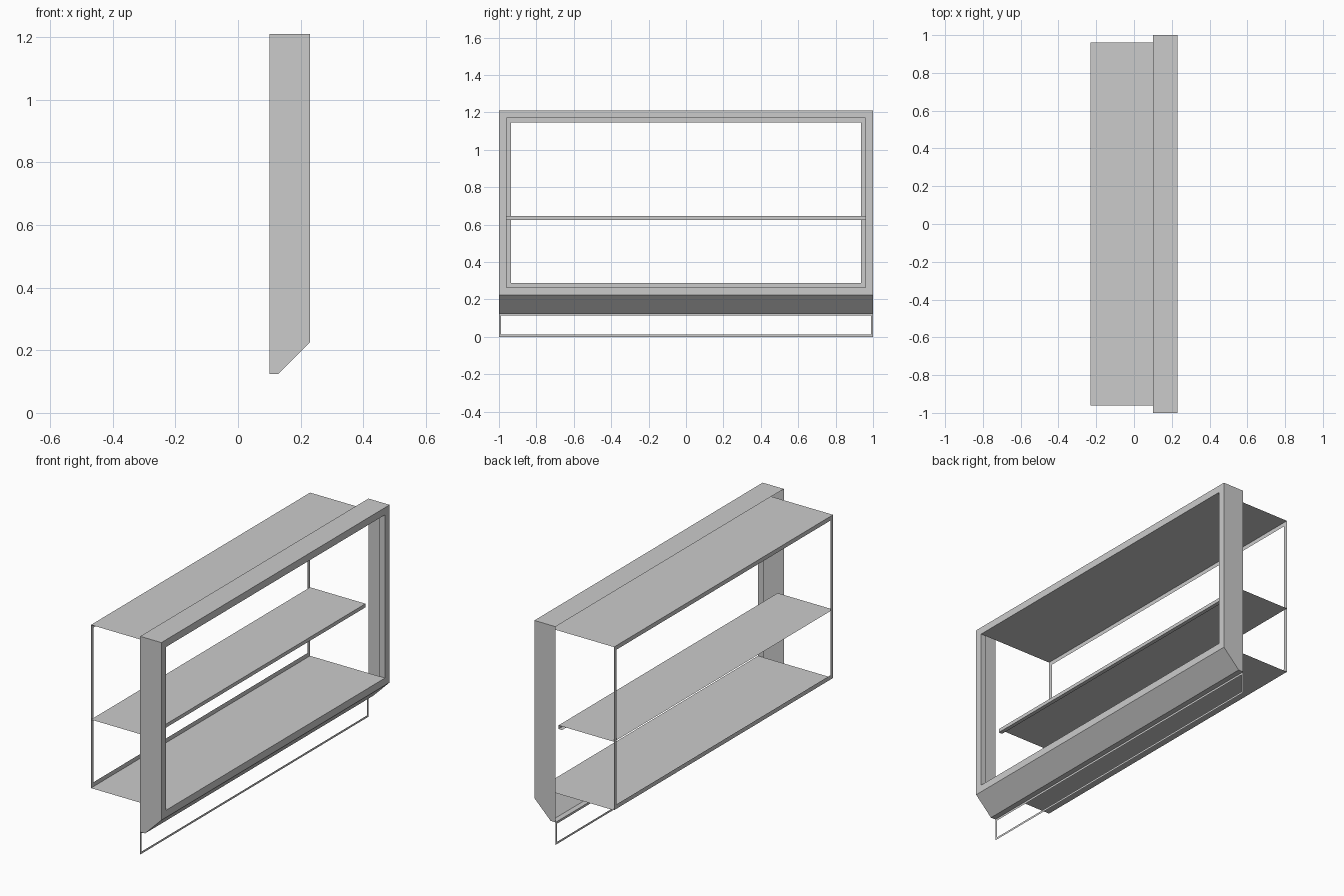
import bpy
from mathutils import Vector

cube = bpy.data.objects.get("Cube")
if cube:
    bpy.data.objects.remove(cube, do_unlink=True)

grey = bpy.data.materials.new("light_grey_metal")
grey.use_nodes = True
colour = (0.6, 0.6, 0.6, 1.0)
grey.diffuse_color = colour
grey.node_tree.nodes["Principled BSDF"].inputs["Base Color"].default_value = colour

BACK, REAR, FRONT = -0.23, 0.10, 0.23      # depth stations along x
OUT, INN = 1.0, 0.96                       # half widths along y
TOP, BEVEL, BASE = 1.21, 0.225, 0.125      # cabinet heights
OPEN_TOP, OPEN_LOW, MID = 1.17, 0.265, 0.645


def sheet(name, faces):
    """Thin sheet object from polygons, each given as (points, facing direction)."""
    verts, polys = [], []
    for pts, facing in faces:
        pts = [Vector(p) for p in pts]
        normal = sum((pts[i].cross(pts[(i + 1) % len(pts)]) for i in range(len(pts))), Vector())
        if normal.dot(Vector(facing)) < 0:
            pts.reverse()
        polys.append(range(len(verts), len(verts) + len(pts)))
        verts += pts
    mesh = bpy.data.meshes.new(name)
    mesh.from_pydata(verts, [], [list(p) for p in polys])
    mesh.materials.append(grey)
    obj = bpy.data.objects.new(name, mesh)
    bpy.context.collection.objects.link(obj)
    return obj


def strip(a, b, width, facing):
    """Rectangle swept across y between two (x, z) points."""
    return ([(a[0], -width, a[1]), (b[0], -width, b[1]),
             (b[0], width, b[1]), (a[0], width, a[1])], facing)


def ring(name, x, outer, inner, facing):
    """Flat rectangular border in the yz plane; rectangles are (half width, low, high)."""
    def corners(r):
        return [(x, -r[0], r[1]), (x, r[0], r[1]), (x, r[0], r[2]), (x, -r[0], r[2])]
    o, n = corners(outer), corners(inner)
    return sheet(name, [([o[i], o[(i + 1) % 4], n[(i + 1) % 4], n[i]], (facing, 0, 0))
                        for i in range(4)])


# Front surround: face border, top cover, slanted lower panel and sill
ring("front_border", FRONT, (OUT, BEVEL, TOP), (INN, OPEN_LOW, OPEN_TOP), 1)
sheet("top_cover", [strip((REAR, TOP), (FRONT, TOP), OUT, (0, 0, 1))])
sheet("slanted_panel", [strip((FRONT, BEVEL), (0.13, BASE), OUT, (1, 0, -1)),
                        strip((0.13, BASE), (REAR, BASE), OUT, (0, 0, -1))])

# Side covers with the slanted lower corner, and inner return lips
profile = [(REAR, BASE), (0.13, BASE), (FRONT, BEVEL), (FRONT, TOP), (REAR, TOP)]
for side, label in ((1, "back"), (-1, "front")):
    sheet(label + "_side_cover", [([(x, side * OUT, z) for x, z in profile], (0, side, 0))])
    lip = [(0.197, OPEN_LOW), (FRONT, OPEN_LOW), (FRONT, OPEN_TOP), (0.197, OPEN_TOP)]
    sheet(label + "_side_lip", [([(x, side * INN, z) for x, z in lip], (0, -side, 0))])

# Top and bottom decks running the full depth
sheet("top_deck", [strip((BACK, OPEN_TOP), (FRONT, OPEN_TOP), INN, (0, 0, 1))])
sheet("bottom_deck", [strip((BACK, OPEN_LOW), (FRONT, OPEN_LOW), INN, (0, 0, 1))])

# Middle shelf with a folded front edge
edge = 0.11
sheet("middle_shelf", [strip((BACK, MID), (edge, MID), INN, (0, 0, 1)),
                       strip((edge, MID), (edge, MID - 0.02), INN, (1, 0, 0)),
                       strip((edge, MID - 0.02), (edge - 0.022, MID - 0.02), INN, (0, 0, -1))])

# Thin rear frame and the floor frame under the surround
ring("rear_frame", BACK, (INN, OPEN_LOW, OPEN_TOP), (0.936, 0.289, 1.147), -1)
ring("floor_frame", REAR, (OUT, 0.0, BASE), (0.988, 0.012, 0.113), 1)
